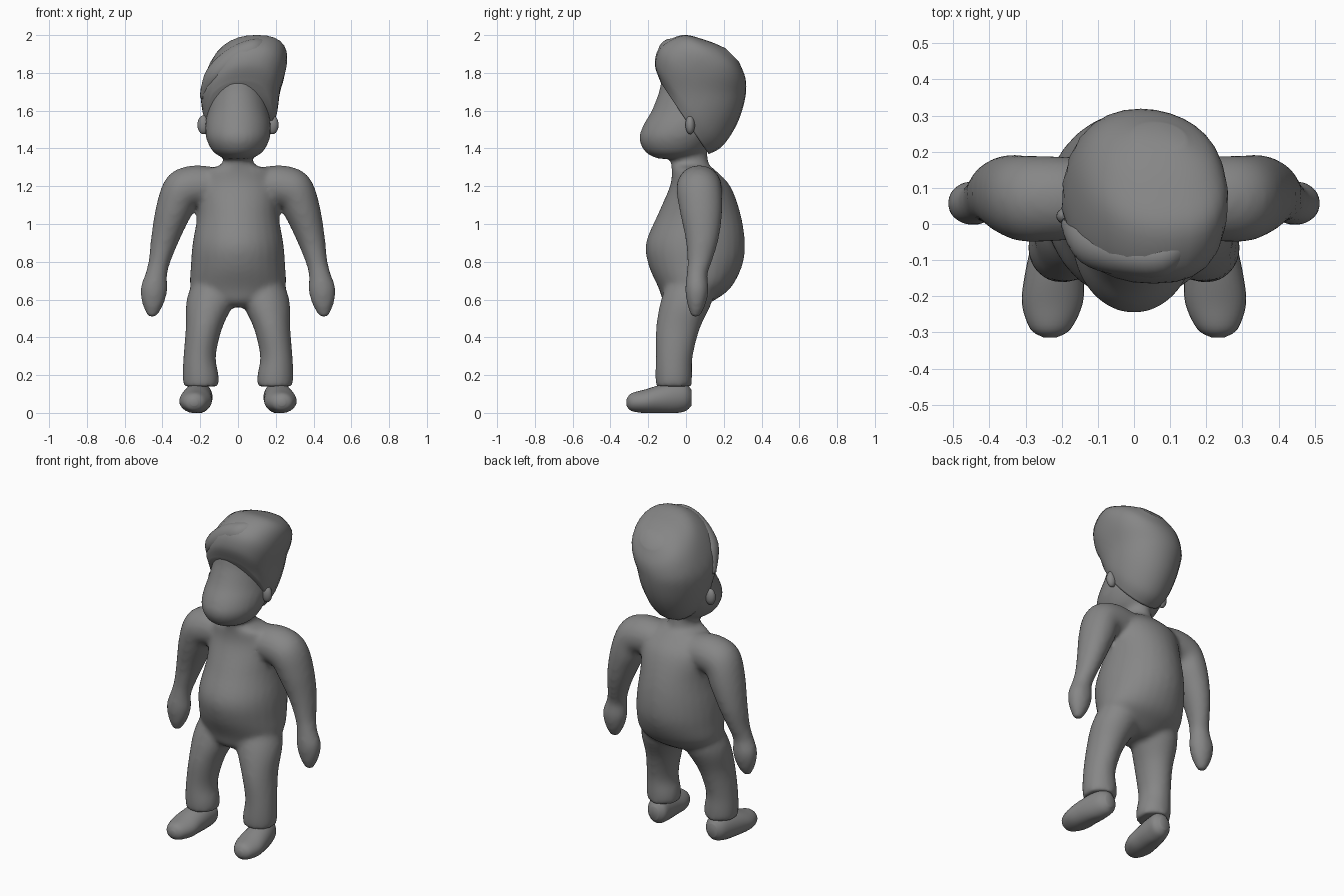
import bpy, bmesh, math
from mathutils import Vector

if "Cube" in bpy.data.objects:
    bpy.data.objects.remove(bpy.data.objects["Cube"])

grey = bpy.data.materials.new("dark_grey")
grey.diffuse_color = (0.24, 0.24, 0.24, 1)
grey.use_nodes = True
grey.node_tree.nodes["Principled BSDF"].inputs["Base Color"].default_value = grey.diffuse_color


def catmull(a, b, c, d, t):
    return [0.5 * (2 * q + (r - p) * t + (2 * p - 5 * q + 4 * r - s) * t * t
                   + (3 * q - p - 3 * r + s) * t ** 3) for p, q, r, s in zip(a, b, c, d)]


def loft(bm, rings, sx=1, front_power=1.0, steps=5, n=28):
    """Smooth closed tube; ring = x, y, z, rx, ry, tilt (about y), pitch (about x)."""
    rings = [list(r) + [0] * (7 - len(r)) for r in rings]
    path = []
    for i in range(len(rings) - 1):
        a, d = rings[max(i - 1, 0)], rings[min(i + 2, len(rings) - 1)]
        path += [catmull(a, rings[i], rings[i + 1], d, k / steps) for k in range(steps)]
    path.append(rings[-1])
    loops = []
    for x, y, z, rx, ry, tilt, pitch in path:
        t, p = math.radians(tilt), math.radians(pitch)
        u, v = Vector((math.cos(t), 0, math.sin(t))), Vector((0, math.cos(p), math.sin(p)))
        loop = []
        for k in range(n):
            c, s = math.cos(math.tau * k / n), math.sin(math.tau * k / n)
            if s < 0:  # squarer front half
                c = math.copysign(abs(c) ** front_power, c)
                s = -abs(s) ** front_power
            co = Vector((x, y, z)) + u * rx * c + v * ry * s
            co.x *= sx
            loop.append(bm.verts.new(co))
        loops.append(loop)
    faces = []
    for a, b in zip(loops, loops[1:]):
        for k in range(n):
            faces.append(bm.faces.new((a[k], a[(k + 1) % n], b[(k + 1) % n], b[k])))
    faces += [bm.faces.new(loops[0]), bm.faces.new(loops[-1])]
    bmesh.ops.recalc_face_normals(bm, faces=faces)


def finish(bm, name):
    for f in bm.faces:
        f.smooth = True
    me = bpy.data.meshes.new(name)
    bm.to_mesh(me)
    bm.free()
    me.materials.append(grey)
    ob = bpy.data.objects.new(name, me)
    bpy.context.collection.objects.link(ob)
    return ob


# Body: torso, head, arms and legs fused into one soft skin
torso = [(0, .02, 1.42, .08, .09), (0, .02, 1.32, .083, .10), (0, .04, 1.285, .17, .115),
         (0, .075, 1.2, .215, .16), (0, .07, 1.05, .215, .22), (0, .05, .9, .24, .262),
         (0, .05, .78, .25, .248), (0, .045, .66, .25, .19), (0, .01, .59, .18, .13),
         (0, 0, .56, .08, .08)]
head = [(0, -.06, 1.345, .07, .09), (0, -.06, 1.38, .13, .155), (0, -.045, 1.45, .168, .203),
        (0, -.01, 1.52, .174, .218), (0, .02, 1.6, .162, .202), (0, .05, 1.7, .15, .193),
        (0, .06, 1.78, .14, .18), (0, .08, 1.85, .07, .1)]
arm = [(.12, .07, 1.20, .10, .11, 90), (.22, .07, 1.20, .112, .118, 80), (.30, .07, 1.17, .11, .12, 50),
       (.345, .08, 1.06, .095, .112, 22), (.388, .085, .92, .074, .088, 18), (.417, .072, .80, .057, .065, 14),
       (.433, .058, .73, .058, .056, 8), (.446, .058, .65, .072, .062, 4), (.45, .055, .57, .055, .048),
       (.455, .05, .505, .022, .02)]
leg = [(.12, .04, .74, .10, .12), (.145, .005, .6, .127, .137), (.18, -.042, .45, .097, .117),
       (.203, -.062, .3, .086, .098), (.198, -.065, .2, .096, .098), (.195, -.065, .14, .095, .095)]
bm = bmesh.new()
loft(bm, torso)
loft(bm, head)
for s in (1, -1):
    loft(bm, arm, s)
    loft(bm, leg, s)
body = finish(bm, "body")
rm = body.modifiers.new("fuse", 'REMESH')
rm.mode, rm.voxel_size, rm.use_smooth_shade = 'VOXEL', 0.014, True
sm = body.modifiers.new("soften", 'SMOOTH')
sm.factor, sm.iterations = 0.5, 10

# Hair: rings set by (front y, front z, back y, back z, half width), leaning to one side at the top
spec = [(-.135, 1.75, .12, 1.37, .174), (-.165, 1.845, .195, 1.415, .2), (-.135, 1.94, .27, 1.53, .213),
        (-.02, 2.0, .312, 1.66, .2), (.10, 1.975, .315, 1.77, .155), (.21, 1.93, .28, 1.86, .07)]
hair = []
for fy, fz, by, bz, w in spec:
    hair.append((0, (fy + by) / 2, (fz + bz) / 2, w, math.hypot(by - fy, bz - fz) / 2,
                 0, math.degrees(math.atan2(bz - fz, by - fy))))
bm = bmesh.new()
loft(bm, hair, front_power=0.85)
for v in bm.verts:
    v.co.x += 0.01 + 0.3 * max(0, v.co.z - 1.7)
finish(bm, "hair")

# Swept front lock
bm = bmesh.new()
loft(bm, [(-.185, 0, 1.66, .02, .02, 150), (-.135, -.05, 1.775, .05, .06, 130), (-.02, -.085, 1.865, .07, .06, 118),
          (.10, -.085, 1.925, .06, .055, 115), (.18, -.03, 1.955, .02, .02, 115)])
finish(bm, "front_lock")

# Shoes and ears on both sides
shoe = [(.232, -.314, .06, .018, .018, 0, 90), (.231, -.29, .062, .056, .046, 0, 90),
        (.226, -.22, .066, .084, .062, 0, 90), (.22, -.14, .077, .082, .075, 0, 90),
        (.21, -.06, .085, .074, .082, 0, 90), (.20, 0, .088, .062, .072, 0, 90),
        (.20, .03, .085, .03, .04, 0, 90)]
for s, side in ((1, "left"), (-1, "right")):
    bm = bmesh.new()
    loft(bm, shoe, s)
    for v in bm.verts:
        v.co.z = max(v.co.z, 0.005) - 0.005
    finish(bm, side + "_shoe")
    bm = bmesh.new()
    bmesh.ops.create_uvsphere(bm, u_segments=20, v_segments=12, radius=1)
    for v in bm.verts:
        v.co = Vector((v.co.x * .032 + s * .183, v.co.y * .025 + .022, v.co.z * .05 + 1.525))
    finish(bm, side + "_ear")
